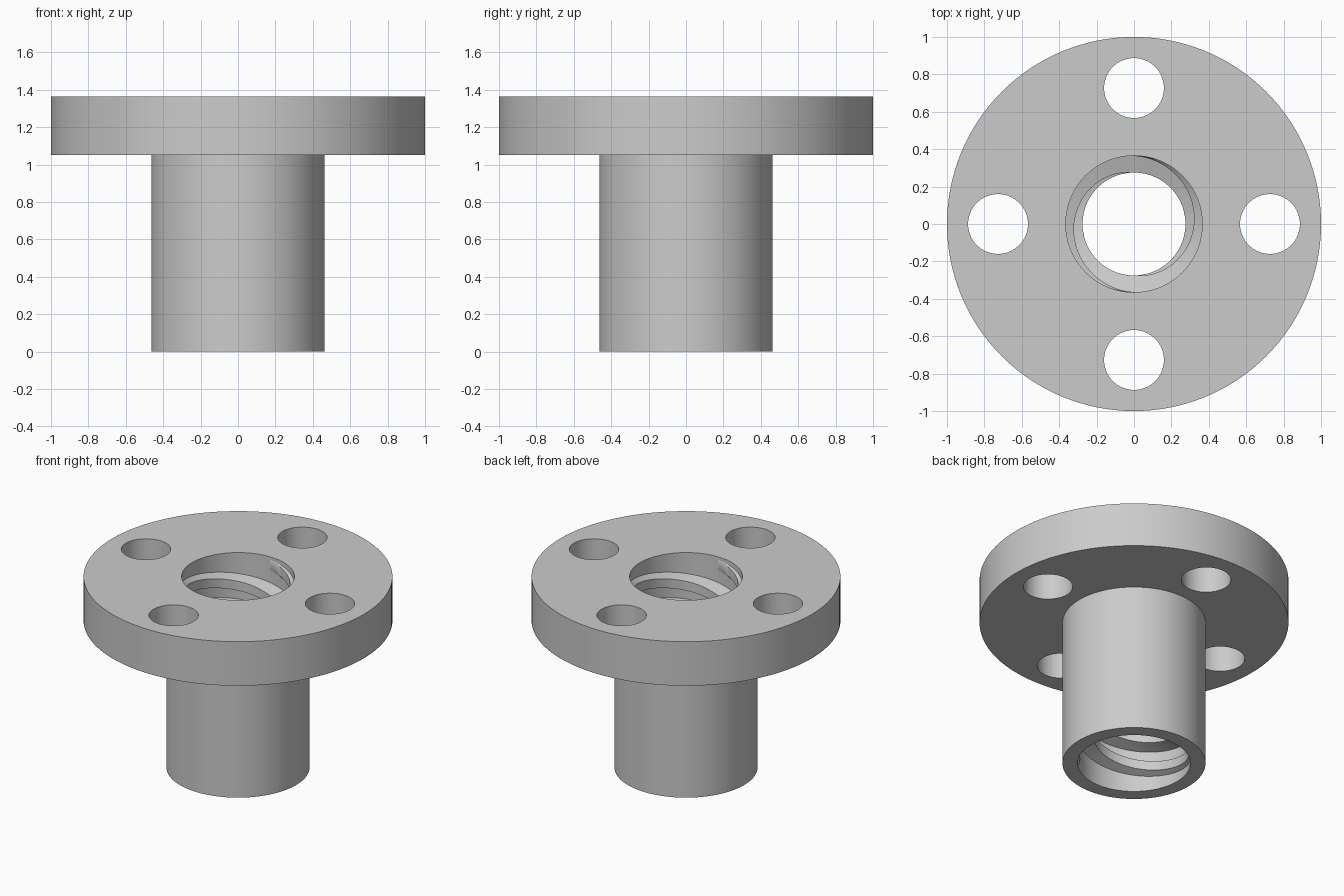
import bpy, bmesh
from math import sin, cos, pi

cube = bpy.data.objects.get("Cube")
if cube:
    bpy.data.objects.remove(cube, do_unlink=True)

HEIGHT, FLANGE_Z = 1.365, 1.05
BORE, BARREL, FLANGE = 0.365, 0.463, 1.0
CREST, PITCH, STARTS = 0.275, 0.182, 2
LEAD = PITCH * STARTS

gray = bpy.data.materials.new("plain gray")
gray.use_nodes = True
gray.diffuse_color = (0.6, 0.6, 0.6, 1)
gray.node_tree.nodes["Principled BSDF"].inputs["Base Color"].default_value = (0.6, 0.6, 0.6, 1)


def make_object(name, bm):
    bmesh.ops.recalc_face_normals(bm, faces=bm.faces)
    mesh = bpy.data.meshes.new(name)
    bm.to_mesh(mesh)
    bm.free()
    mesh.materials.append(gray)
    obj = bpy.data.objects.new(name, mesh)
    bpy.context.collection.objects.link(obj)
    return obj


def activate(obj):
    bpy.ops.object.select_all(action="DESELECT")
    obj.select_set(True)
    bpy.context.view_layer.objects.active = obj


def smooth(obj):
    activate(obj)
    bpy.ops.object.shade_smooth_by_angle(angle=pi / 6)


def bridge(bm, ring_a, ring_b):
    n = len(ring_a)
    for i in range(n):
        j = (i + 1) % n
        bm.faces.new((ring_a[i], ring_a[j], ring_b[j], ring_b[i]))


# Barrel and flange: one lathed profile with an open bore
profile = [(BORE, 0), (BARREL, 0), (BARREL, FLANGE_Z), (FLANGE, FLANGE_Z),
           (FLANGE, HEIGHT), (BORE, HEIGHT)]
bm = bmesh.new()
segments = 128
rings = []
for k in range(segments):
    a = 2 * pi * k / segments
    rings.append([bm.verts.new((r * cos(a), r * sin(a), z)) for r, z in profile])
for k in range(segments):
    bridge(bm, rings[k], rings[(k + 1) % segments])
body = make_object("flanged_barrel", bm)

# Four bolt holes through the flange
bm = bmesh.new()
for k in range(4):
    a = k * pi / 2
    made = bmesh.ops.create_cone(bm, cap_ends=True, segments=64, radius1=0.16,
                                 radius2=0.16, depth=1)
    bmesh.ops.translate(bm, verts=made["verts"],
                        vec=(0.727 * cos(a), 0.727 * sin(a), 1.2))
cutter = make_object("bolt_hole_cutter", bm)
cutter.hide_render = True
cut = body.modifiers.new("bolt_holes", "BOOLEAN")
cut.operation, cut.solver, cut.object = "DIFFERENCE", "EXACT", cutter
activate(body)
bpy.ops.object.modifier_apply(modifier=cut.name)
bpy.data.objects.remove(cutter, do_unlink=True)
smooth(body)


# Inner thread: trapezoid ridges on a helix that fade out at both ends
def thread_ridge(name, top_angle):
    bm = bmesh.new()
    root_half, crest_half = 0.058, 0.033
    top = HEIGHT - root_half
    turns = (top - root_half) / LEAD
    steps = int(turns * 72)
    rings = []
    for i in range(steps + 1):
        t = turns * i / steps
        fade = max(0.02, min(1, 2 * t, 2 * (turns - t)))
        a = top_angle - 2 * pi * t
        z = top - LEAD * t
        crest = BORE - (BORE - CREST) * fade
        section = [(BORE + 0.01, -root_half), (BORE + 0.01, root_half),
                   (crest, crest_half), (crest, -crest_half)]
        rings.append([bm.verts.new((r * cos(a), r * sin(a), z + h))
                      for r, h in section])
    for ring_a, ring_b in zip(rings, rings[1:]):
        bridge(bm, ring_a, ring_b)
    bm.faces.new(rings[0])
    bm.faces.new(rings[-1])
    smooth(make_object(name, bm))


for s in range(STARTS):
    thread_ridge("thread_ridge_%d" % (s + 1), pi / 2 + 2 * pi * s / STARTS)
